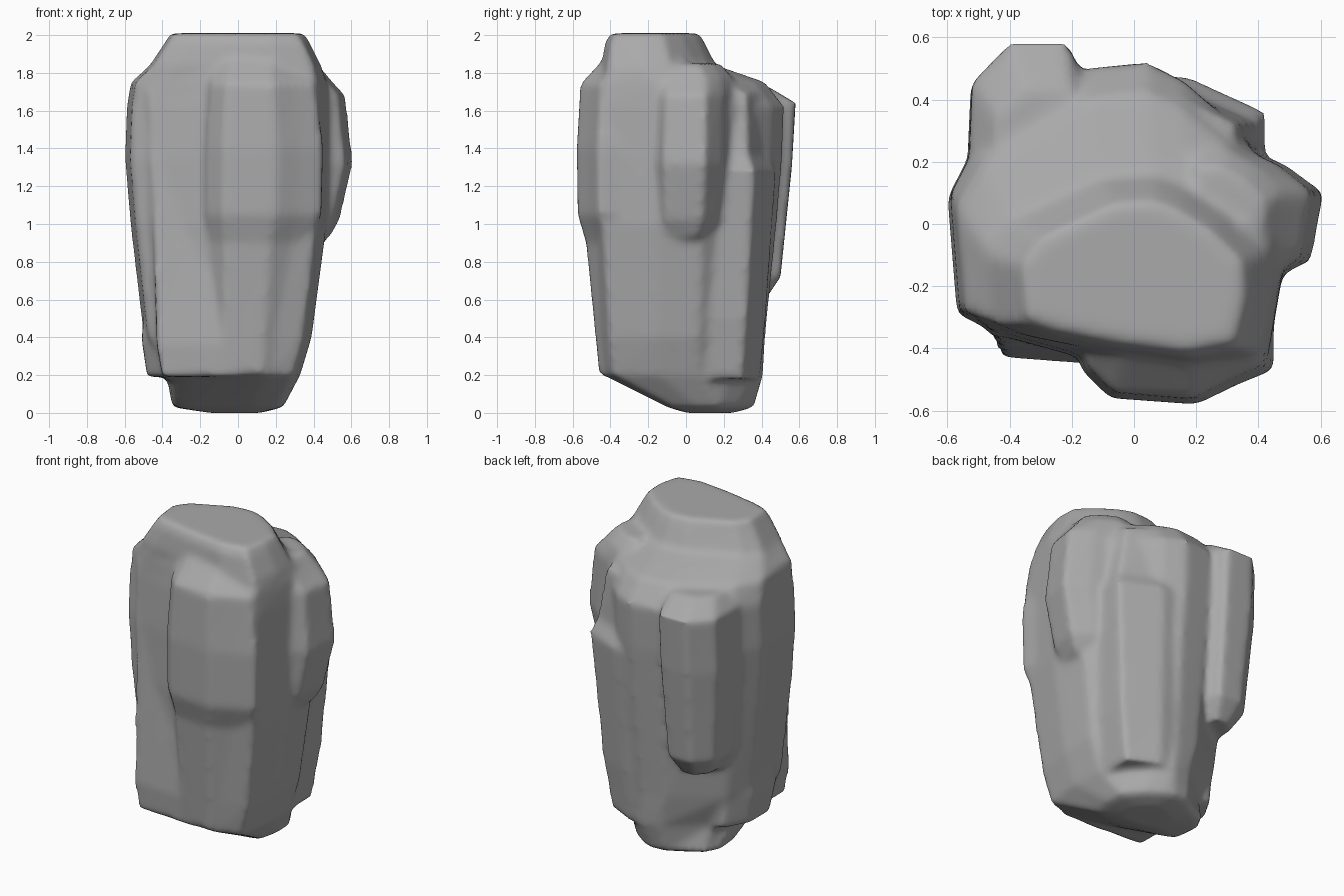
import bpy
import bmesh

cube = bpy.data.objects.get("Cube")
if cube:
    bpy.data.objects.remove(cube)

stone = bpy.data.materials.new("grey_stone")
stone.use_nodes = True
grey = (0.4, 0.4, 0.4, 1)
stone.diffuse_color = grey
stone.node_tree.nodes["Principled BSDF"].inputs["Base Color"].default_value = grey


def fit(points, box):
    """Stretch an outline into the box (xmin, xmax, ymin, ymax)."""
    xs, ys = zip(*points)
    x0, x1, y0, y1 = box
    return [(x0 + (x - min(xs)) / (max(xs) - min(xs)) * (x1 - x0),
             y0 + (y - min(ys)) / (max(ys) - min(ys)) * (y1 - y0)) for x, y in points]


def loft(bm, outline, levels):
    """Closed column through levels of (z, xmin, xmax, ymin, ymax)."""
    rings = [[bm.verts.new((x, y, z)) for x, y in fit(outline, box)] for z, *box in levels]
    n = len(outline)
    for low, high in zip(rings, rings[1:]):
        for i in range(n):
            j = (i + 1) % n
            bm.faces.new((low[i], low[j], high[j], high[i]))
    bm.faces.new(rings[0][::-1])
    bm.faces.new(rings[-1])


# Outlines run anticlockwise
octagon = [(1, .4), (.4, 1), (-.4, 1), (-1, .4), (-1, -.4), (-.4, -1), (.4, -1), (1, -.4)]
body = [(.47, .1), (.32, .3), (.16, .44), (.04, .5), (-.15, .48), (-.5, .25), (-.59, .08),
        (-.56, -.29), (-.42, -.36), (-.13, -.44), (.2, -.5), (.43, -.44), (.48, -.15)]
bulge = [(-.16, -.46), (-.07, -.55), (.2, -.57), (.32, -.51), (.44, -.46), (.44, 0), (-.16, 0)]
side = [(.6, .1), (.48, .19), (.34, .25), (.2, .25), (.2, -.15), (.49, -.15), (.56, -.12)]
corner = [(0, 0), (1, 0), (1, .76), (.4, 1), (0, 1)]
rear = [(-.17, .1), (-.17, .48), (-.21, .57), (-.4, .57), (-.52, .46), (-.53, .26), (-.48, .1)]
wedge = [(0, 0), (-1, 0), (-1, -.93), (0, -1)]

bm = bmesh.new()

# Main body, tapering to a blunt foot and a flat crown
loft(bm, body, [
    (0, -.15, .12, 0, .25), (.03, -.35, .24, -.1, .36), (.2, -.38, .33, -.44, .41),
    (.4, -.5, .39, -.46, .42), (1, -.57, .47, -.5, .48), (1.35, -.6, .48, -.5, .51),
    (1.62, -.59, .48, -.49, .52), (1.75, -.57, .47, -.47, .42), (1.84, -.47, .44, -.45, .16),
    (1.96, -.39, .38, -.43, .1), (2.01, -.36, .35, -.4, .07)])

# Front bulge
loft(bm, bulge, [(.2, -.14, .3, -.46, 0), (.9, -.15, .38, -.53, 0), (1.05, -.17, .44, -.575, 0),
                 (1.4, -.17, .45, -.58, 0), (1.74, -.15, .41, -.56, 0), (1.87, -.12, .36, -.44, 0)])

# Front right wedge, deepest at its foot
loft(bm, wedge, [(.19, -.4, 0, -.45, 0), (.36, -.43, 0, -.46, 0), (1.7, -.47, 0, -.36, 0)])

# Left side lobe
loft(bm, side, [(.93, .2, .49, -.1, .16), (1.02, .2, .54, -.14, .22), (1.32, .2, .61, -.15, .25),
                (1.68, .2, .57, -.14, .25), (1.78, .2, .48, -.13, .24), (1.85, .2, .42, -.12, .18)])

# Rear left corner slab
loft(bm, corner, [(.18, 0, .31, 0, .39), (.5, 0, .36, 0, .42), (1.28, 0, .42, 0, .475),
                  (1.37, 0, .39, 0, .43), (1.7, 0, .33, 0, .42)])

# Rear right lobe
loft(bm, rear, [(.6, -.42, -.24, .1, .42), (.72, -.49, -.19, .1, .5), (1.3, -.535, -.17, .05, .56),
                (1.64, -.53, -.17, .05, .58), (1.73, -.45, -.17, .05, .43)])

# Small ledge low on the right
loft(bm, octagon, [(.19, -.48, -.2, -.28, .2), (.39, -.51, -.2, -.32, .2), (.5, -.5, -.2, -.3, .2)])

mesh = bpy.data.meshes.new("boulder")
bm.to_mesh(mesh)
bm.free()
mesh.materials.append(stone)
boulder = bpy.data.objects.new("boulder", mesh)
bpy.context.collection.objects.link(boulder)

# Fuse the lobes into one weathered skin
fuse = boulder.modifiers.new("fuse", "REMESH")
fuse.mode = "VOXEL"
fuse.voxel_size = 0.02
fuse.use_smooth_shade = True
wear = boulder.modifiers.new("wear", "SMOOTH")
wear.factor = 0.5
wear.iterations = 8
